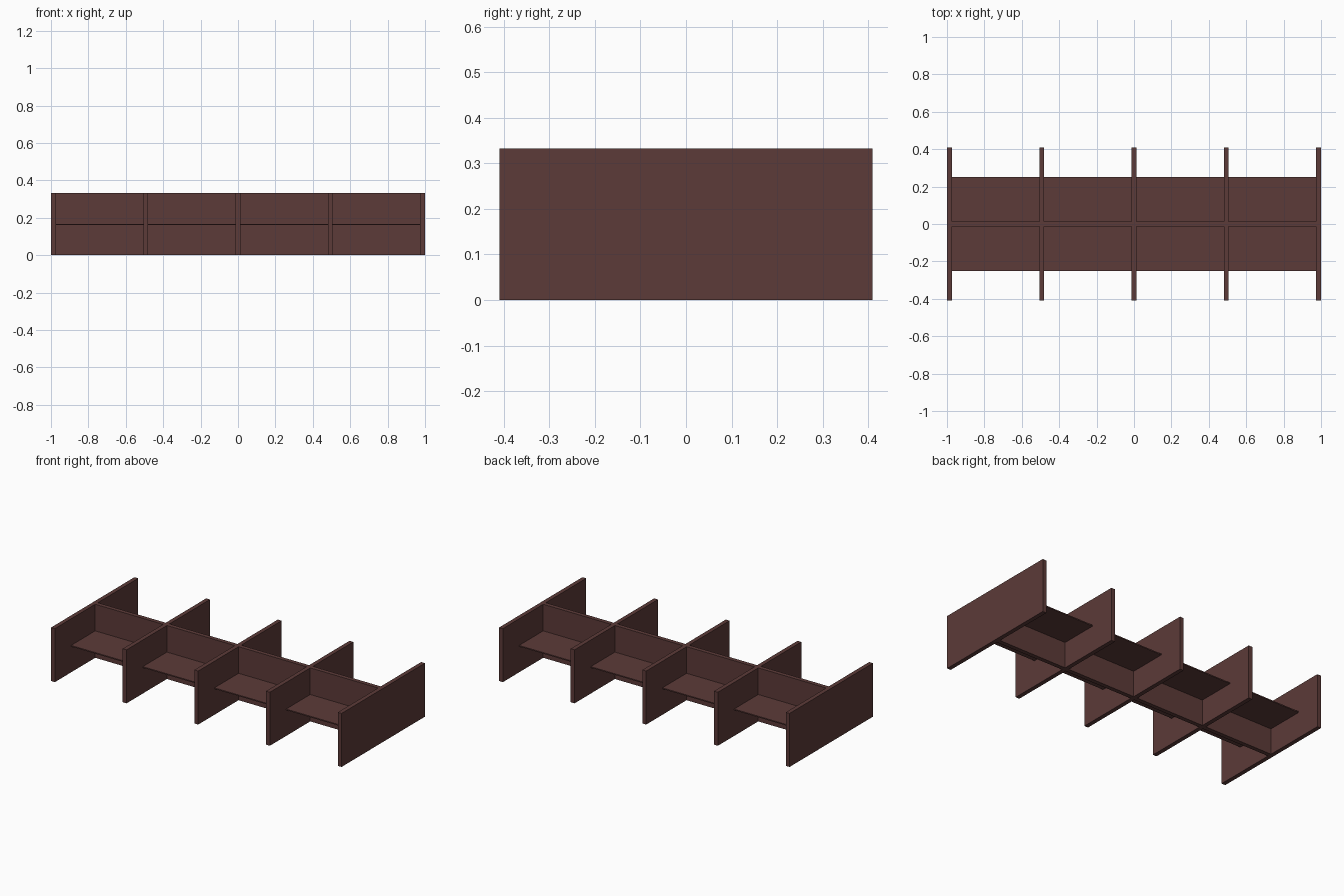
import bpy, bmesh
from mathutils import Matrix, Vector

if "Cube" in bpy.data.objects:
    bpy.data.objects.remove(bpy.data.objects["Cube"])

# Single maroon laminate colour
mat = bpy.data.materials.new("dark maroon laminate")
mat.diffuse_color = (0.107, 0.043, 0.040, 1)
mat.use_nodes = True
mat.node_tree.nodes["Principled BSDF"].inputs["Base Color"].default_value = mat.diffuse_color

HEIGHT = 0.333       # partition height
T = 0.026            # partition thickness
HALF_DEPTH = 0.41    # divider half depth
PITCH = (1 - T / 2) / 2
DESK_Z, DESK_T, DESK_Y = 0.164, 0.007, 0.25


def box(name, lo, hi):
    lo, hi = Vector(lo), Vector(hi)
    bm = bmesh.new()
    bmesh.ops.create_cube(bm, size=1, matrix=Matrix.Translation((lo + hi) / 2)
                          @ Matrix.Diagonal((*(hi - lo), 1)))
    mesh = bpy.data.meshes.new(name)
    bm.to_mesh(mesh)
    bm.free()
    mesh.materials.append(mat)
    ob = bpy.data.objects.new(name, mesh)
    bpy.context.collection.objects.link(ob)
    return ob


# Five cross dividers
xs = [PITCH * i for i in (-2, -1, 0, 1, 2)]
for i, x in enumerate(xs):
    box(f"divider_{i + 1}", (x - T / 2, -HALF_DEPTH, 0), (x + T / 2, HALF_DEPTH, HEIGHT))

# Spine panel and a desk on each side, per bay
for i in range(4):
    x0, x1 = xs[i] + T / 2, xs[i + 1] - T / 2
    box(f"spine_panel_{i + 1}", (x0, -T / 2, 0), (x1, T / 2, HEIGHT))
    for side, y0, y1 in (("front", -DESK_Y, -T / 2), ("back", T / 2, DESK_Y)):
        box(f"{side}_desk_{i + 1}", (x0, y0, DESK_Z - DESK_T / 2),
            (x1, y1, DESK_Z + DESK_T / 2))
